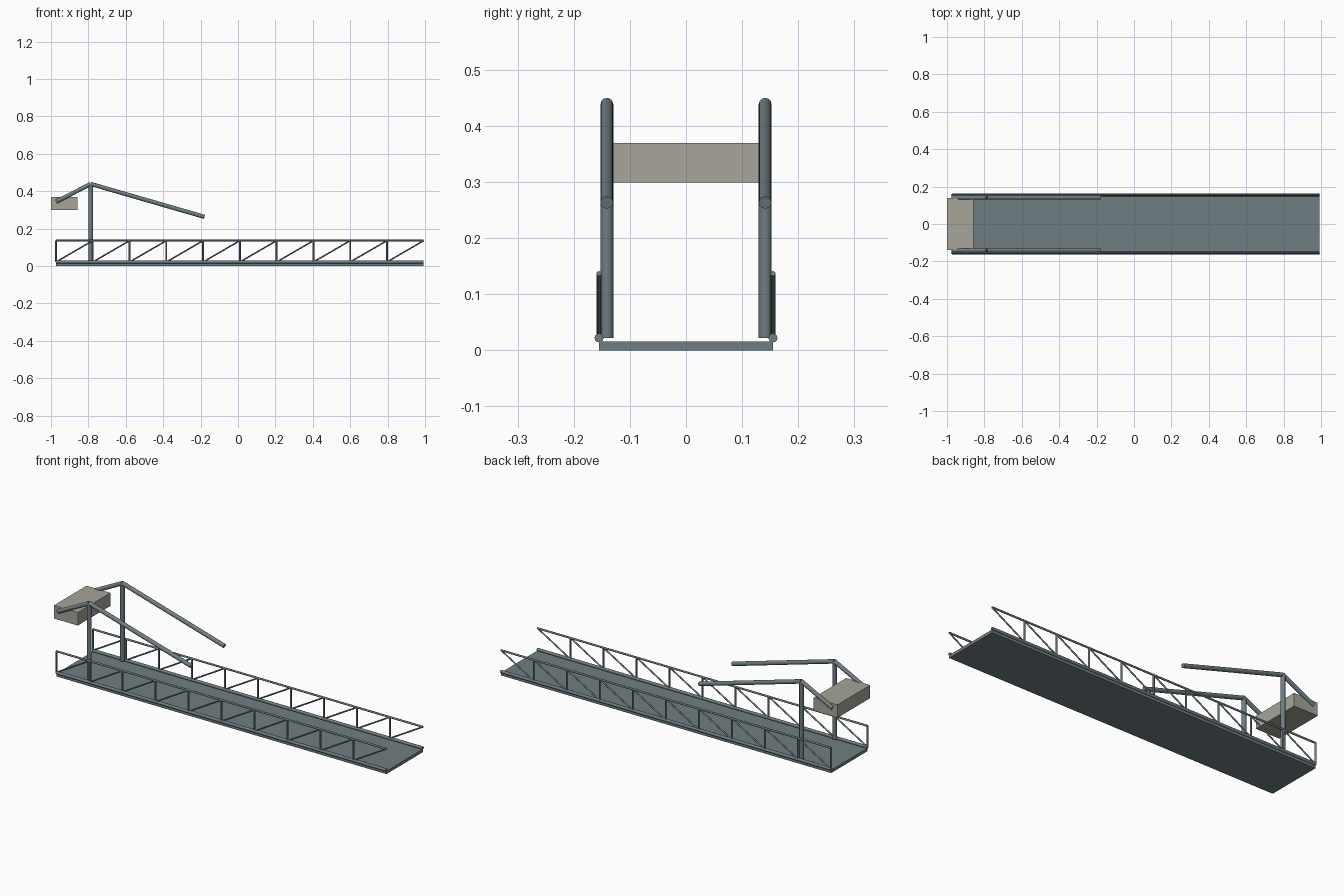
import bpy
import bmesh
from mathutils import Vector

if "Cube" in bpy.data.objects:
    bpy.data.objects.remove(bpy.data.objects["Cube"])


def material(name, rgb):
    m = bpy.data.materials.new(name)
    m.diffuse_color = (*rgb, 1.0)
    m.use_nodes = True
    m.node_tree.nodes["Principled BSDF"].inputs["Base Color"].default_value = m.diffuse_color
    return m


STEEL = material("blue grey steel", (0.16, 0.207, 0.225))
CONCRETE = material("warm grey concrete", (0.385, 0.375, 0.32))


def finish(name, bm, mat):
    me = bpy.data.meshes.new(name)
    bm.to_mesh(me)
    bm.free()
    me.materials.append(mat)
    ob = bpy.data.objects.new(name, me)
    bpy.context.collection.objects.link(ob)
    return ob


def box(name, lo, hi, mat):
    lo, hi = Vector(lo), Vector(hi)
    bm = bmesh.new()
    bmesh.ops.create_cube(bm, size=1)
    for v in bm.verts:
        v.co = (lo + hi) / 2 + v.co * (hi - lo)
    return finish(name, bm, mat)


def add_rod(bm, a, b, radius, sides):
    a, b = Vector(a), Vector(b)
    d = b - a
    turn = d.to_track_quat('Z', 'Y').to_matrix().to_4x4()
    turn.translation = (a + b) / 2
    bmesh.ops.create_cone(bm, cap_ends=True, segments=sides, radius1=radius,
                          radius2=radius, depth=d.length, matrix=turn)


def rods(name, pairs, radius, sides):
    bm = bmesh.new()
    for a, b in pairs:
        add_rod(bm, a, b, radius, sides)
    ob = finish(name, bm, STEEL)
    bpy.context.view_layer.objects.active = ob
    ob.select_set(True)
    bpy.ops.object.shade_smooth_by_angle(angle=0.8)
    ob.select_set(False)
    return ob


X0, X1, PANELS = -0.973, 0.993, 10
STEP = (X1 - X0) / PANELS
LOW, HIGH = 0.022, 0.136

# Walkway deck and counterweight
box("deck", (X0, -0.155, 0), (X1, 0.155, 0.016), STEEL)
box("counterweight", (-1.0, -0.139, 0.299), (-0.857, 0.139, 0.369), CONCRETE)

for side, s in (("front", -1), ("back", 1)):
    # Side truss
    y = 0.155 * s
    xs = [X0 + i * STEP for i in range(PANELS)]
    rods(side + "_bottom_chord", [((X0, y, LOW), (X1, y, LOW))], 0.008, 12)
    rods(side + "_top_chord", [((X0, y, HIGH), (X1, y, HIGH))], 0.005, 12)
    rods(side + "_truss_uprights",
         [((x, y, LOW), (x, y, HIGH)) for x in xs], 0.0048, 12)
    rods(side + "_truss_diagonals",
         [((x, y, LOW), (x + STEP, y, HIGH)) for x in xs], 0.004, 12)

    # Post with the balance beam bent over its top
    y = 0.141 * s
    peak = (-0.787, y, 0.439)
    rods(side + "_post", [((-0.787, y, LOW), peak)], 0.0115, 12)
    rods(side + "_lifting_arm", [(peak, (-0.179, y, 0.263))], 0.0112, 12)
    rods(side + "_counterweight_arm", [(peak, (-0.972, y, 0.345))], 0.0112, 12)
